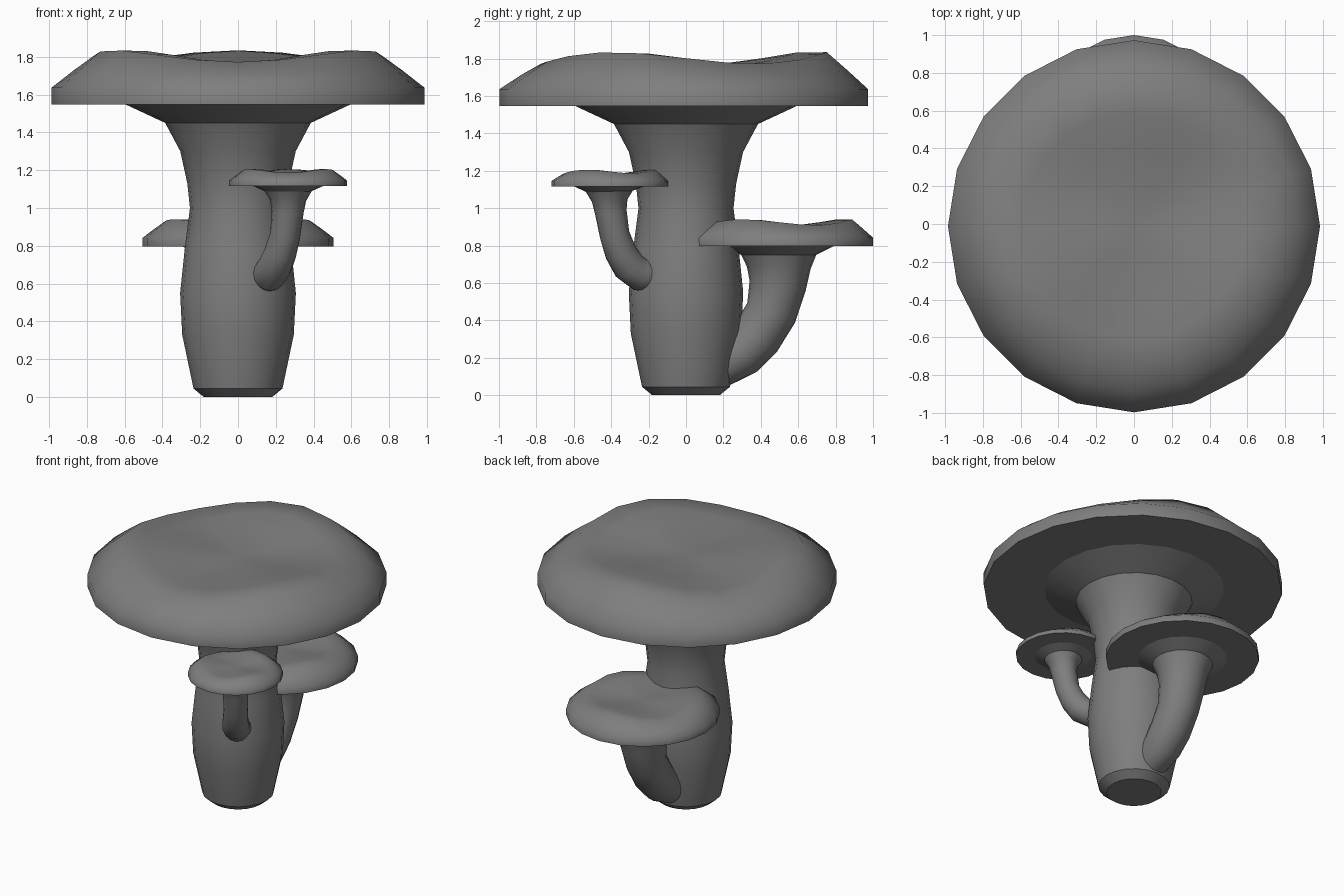
import bpy, bmesh, math
from mathutils import Vector

if "Cube" in bpy.data.objects:
    bpy.data.objects.remove(bpy.data.objects["Cube"])

SIDES = 20
GREY = bpy.data.materials.new("dark_grey")
GREY.diffuse_color = (0.21, 0.21, 0.21, 1)
GREY.use_nodes = True
GREY.node_tree.nodes["Principled BSDF"].inputs["Base Color"].default_value = GREY.diffuse_color


def skin(name, rings, sides, smooth_angle):
    """Join closed rings of points into a solid with capped ends."""
    bm = bmesh.new()
    loops = [[bm.verts.new(p) for p in ring] for ring in rings]
    for a, b in zip(loops, loops[1:]):
        for i in range(sides):
            j = (i + 1) % sides
            bm.faces.new((a[i], a[j], b[j], b[i]))
    # close each end with a fan around its middle
    for loop in (loops[0], loops[-1]):
        mid = bm.verts.new(sum((v.co for v in loop), Vector()) / sides)
        for i in range(sides):
            bm.faces.new((loop[i], loop[(i + 1) % sides], mid))
    bmesh.ops.recalc_face_normals(bm, faces=bm.faces)
    mesh = bpy.data.meshes.new(name)
    bm.to_mesh(mesh)
    bm.free()
    mesh.materials.append(GREY)
    obj = bpy.data.objects.new(name, mesh)
    bpy.context.collection.objects.link(obj)
    bpy.ops.object.select_all(action='DESELECT')
    obj.select_set(True)
    bpy.context.view_layer.objects.active = obj
    bpy.ops.object.shade_smooth_by_angle(angle=math.radians(smooth_angle))
    return obj


def cap(name, location, scale):
    """Flat-bottomed cap with a three-lobed, dished top."""
    # radius, height, lobe size
    profile = [(0.55, 0, 0), (0.985, 0, 0), (0.985, 0.09, 0),
               (0.87, 0.18, 0.015), (0.765, 0.256, 0.031),
               (0.60, 0.254, 0.031), (0.42, 0.235, 0.02),
               (0.20, 0.22, 0.005)]
    rings = []
    for r, z, lobe in profile:
        ring = []
        for i in range(SIDES):
            a = 2 * math.pi * i / SIDES
            wave = lobe * math.cos(3 * (a - math.pi / 2))
            ring.append((r * math.cos(a), r * math.sin(a), z + wave))
        rings.append(ring)
    obj = skin(name, rings, SIDES, 62)
    obj.location = location
    obj.scale = scale
    return obj


def stem(name, path, sides):
    """Tube through (x, y, z, radius) points."""
    pts = [Vector(p[:3]) for p in path]
    rings = []
    for k, p in enumerate(pts):
        t = pts[min(k + 1, len(pts) - 1)] - pts[max(k - 1, 0)]
        q = Vector((0, 0, 1)).rotation_difference(t)
        r = path[k][3]
        rings.append([p + q @ Vector((r * math.cos(2 * math.pi * i / sides),
                                      r * math.sin(2 * math.pi * i / sides), 0))
                      for i in range(sides)])
    return skin(name, rings, sides, 25)


# main mushroom
trunk = [(0.18, 0), (0.235, 0.045), (0.295, 0.33), (0.306, 0.55), (0.28, 0.8),
         (0.254, 1.0), (0.268, 1.13), (0.305, 1.30), (0.385, 1.45), (0.60, 1.55)]
stem("main_stem", [(0, 0, z, r) for r, z in trunk], SIDES)
cap("main_cap", (0, -0.012, 1.547), (1, 1, 1))

# medium mushroom growing from the back
stem("back_stem", [(0, 0.10, 0.11, 0.09), (0, 0.18, 0.155, 0.115),
                   (0, 0.295, 0.225, 0.13), (0, 0.375, 0.31, 0.136),
                   (0, 0.455, 0.44, 0.138), (0, 0.49, 0.585, 0.152),
                   (0, 0.496, 0.68, 0.17), (0, 0.496, 0.75, 0.2),
                   (0, 0.496, 0.80, 0.30)], SIDES)
cap("back_cap", (0, 0.495, 0.797), (0.513, 0.513, 0.5))

# small mushroom growing from the front
stem("front_stem", [(0.13, -0.16, 0.635, 0.085), (0.165, -0.25, 0.648, 0.09),
                    (0.195, -0.305, 0.69, 0.09), (0.225, -0.35, 0.765, 0.085),
                    (0.25, -0.382, 0.86, 0.08), (0.262, -0.402, 0.98, 0.085),
                    (0.265, -0.408, 1.04, 0.095), (0.265, -0.41, 1.09, 0.125),
                    (0.265, -0.41, 1.118, 0.19)], 16)
cap("front_cap", (0.265, -0.408, 1.117), (0.317, 0.317, 0.31))
